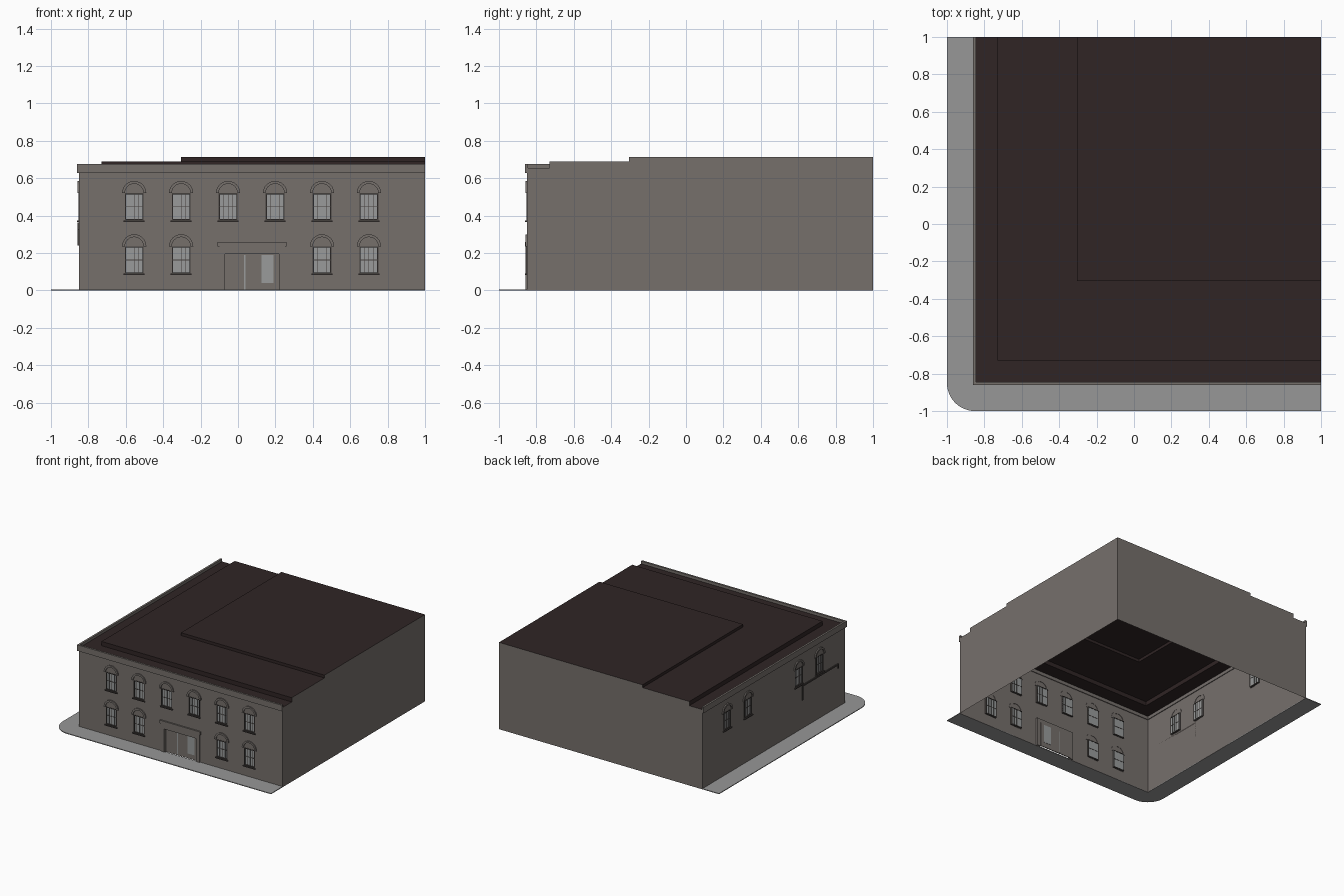
import bpy, bmesh, math
from mathutils import Vector

cube = bpy.data.objects.get("Cube")
if cube:
    bpy.data.objects.remove(cube)


def material(name, r, g, b):
    m = bpy.data.materials.new(name)
    m.use_nodes = True
    m.diffuse_color = (r, g, b, 1)
    bsdf = next(n for n in m.node_tree.nodes if n.type == 'BSDF_PRINCIPLED')
    bsdf.inputs["Base Color"].default_value = (r, g, b, 1)
    return m


STONE = material("stone brown", 0.18, 0.16, 0.148)
ROOF = material("roof dark", 0.029, 0.018, 0.018)
PAVING = material("paving grey", 0.31, 0.31, 0.31)
GLASS = material("glass grey", 0.32, 0.33, 0.33)
TRIM = material("trim dark", 0.06, 0.052, 0.048)

W = -0.85                       # plane of the front and right walls
GUTTER, MID, TOP = 0.655, 0.69, 0.713
WIN_W, WIN_H = 0.1, 0.145


def finish(bm, name, mat, solid=True):
    if solid:
        bmesh.ops.recalc_face_normals(bm, faces=bm.faces)
    mesh = bpy.data.meshes.new(name)
    bm.to_mesh(mesh)
    bm.free()
    mesh.materials.append(mat)
    ob = bpy.data.objects.new(name, mesh)
    bpy.context.collection.objects.link(ob)
    return ob


def on_wall(side, u, d, z):
    """Point at distance u along a wall, d out from it, z up."""
    return Vector((W - d, u, z)) if side else Vector((u, W - d, z))


def poly(bm, pts):
    return bm.faces.new([bm.verts.new(p) for p in pts])


def prism(bm, side, outline, d0, d1):
    """Extrude an outline in the wall plane from depth d0 to d1."""
    face = poly(bm, [on_wall(side, u, d0, z) for u, z in outline])
    ext = bmesh.ops.extrude_face_region(bm, geom=[face])
    verts = [v for v in ext["geom"] if isinstance(v, bmesh.types.BMVert)]
    bmesh.ops.translate(bm, verts=verts,
                        vec=on_wall(side, 0, d1, 0) - on_wall(side, 0, d0, 0))
    # keep the back cap so that the prism is closed
    if not face.is_valid:
        poly(bm, [on_wall(side, u, d0, z) for u, z in outline])


def block(bm, side, u0, u1, z0, z1, d0, d1):
    prism(bm, side, [(u0, z0), (u1, z0), (u1, z1), (u0, z1)], d0, d1)


def wall(name, side, openings):
    """Wall sheet with rectangular openings left out."""
    us = sorted({W, 1} | {u for o in openings for u in o[:2]})
    zs = sorted({0, GUTTER} | {z for o in openings for z in o[2:]})
    bm = bmesh.new()
    for u0, u1 in zip(us, us[1:]):
        for z0, z1 in zip(zs, zs[1:]):
            um, zm = (u0 + u1) / 2, (z0 + z1) / 2
            if any(a < um < b and c < zm < d for a, b, c, d in openings):
                continue
            f = poly(bm, [on_wall(side, u, 0, z) for u, z in
                          ((u0, z0), (u1, z0), (u1, z1), (u0, z1))])
            if side:
                f.normal_flip()
    bmesh.ops.remove_doubles(bm, verts=bm.verts, dist=0.0001)
    finish(bm, name, STONE, False)


# Window positions: (centre along the wall, bottom height)
upper, lower = 0.375, 0.09
front_u = [-0.555 + 0.251 * i for i in range(6)]
front_windows = [(u, upper) for u in front_u]
front_windows += [(u, lower) for i, u in enumerate(front_u) if i not in (2, 3)]
side_windows = [(u, upper) for u in (-0.52, -0.25, 0.41, 0.68)]


def rect(u, z):
    return (u - WIN_W / 2, u + WIN_W / 2, z, z + WIN_H)


# Walls
DOOR = (-0.07, 0.22, 0, 0.2)
wall("front_wall", False, [rect(*w) for w in front_windows] + [DOOR])
wall("right_wall", True, [rect(*w) for w in side_windows])

# Windows: panes, dark frames and bars, sills, arched hoods
for label, side, windows in (("front", False, front_windows),
                             ("right", True, side_windows)):
    glass, frame, hood = bmesh.new(), bmesh.new(), bmesh.new()
    for u, z in windows:
        u0, u1, z0, z1 = rect(u, z)
        block(glass, side, u0, u1, z0, z1, -0.012, -0.008)
        t = 0.006
        for a, b in ((u0, u0 + t), (u1 - t, u1)):
            block(frame, side, a, b, z0, z1, -0.014, 0.002)
        for a, b in ((z0, z0 + t), (z1 - t, z1)):
            block(frame, side, u0, u1, a, b, -0.014, 0.002)
        for k in (-1, 0, 1):
            c = u + k * WIN_W / 4
            block(frame, side, c - 0.001, c + 0.001, z0, z1, -0.014, -0.005)
        zm = (z0 + z1) / 2
        block(frame, side, u0, u1, zm - 0.0015, zm + 0.0015, -0.014, -0.005)
        block(frame, side, u0 - 0.006, u1 + 0.006, z0 - 0.008, z0, 0, 0.01)
        arc = [math.pi * i / 12 for i in range(13)]
        ring = [(u + 0.065 * math.cos(a), z1 + 0.065 * math.sin(a)) for a in arc]
        ring += [(u + 0.05 * math.cos(a), z1 + 0.05 * math.sin(a))
                 for a in reversed(arc)]
        prism(hood, side, ring, -0.003, 0.009)
    finish(glass, label + "_window_glass", GLASS)
    finish(frame, label + "_window_frames", TRIM)
    finish(hood, label + "_window_hoods", STONE)

# Entrance: recessed door panel, surround, header and glass
bm = bmesh.new()
block(bm, False, *DOOR, -0.022, -0.015)
for a, b in ((-0.1, -0.07), (0.22, 0.25)):
    block(bm, False, a, b, 0, 0.235, -0.015, 0.008)
block(bm, False, -0.07, 0.22, 0.195, 0.235, -0.015, 0.008)
block(bm, False, -0.11, 0.26, 0.235, 0.26, 0, 0.012)
finish(bm, "entrance_surround", STONE)
bm = bmesh.new()
block(bm, False, 0.125, 0.19, 0.04, 0.19, -0.024, -0.013)
block(bm, False, 0.033, 0.039, 0.005, 0.19, -0.024, -0.013)
finish(bm, "entrance_glass", GLASS)

# Thin rail with dropped ends on the right-hand street wall
bm = bmesh.new()
block(bm, True, -0.76, -0.29, 0.352, 0.364, 0, 0.008)
block(bm, True, -0.30, -0.29, 0.24, 0.352, 0, 0.008)
block(bm, True, -0.76, -0.75, 0.325, 0.352, 0, 0.008)
finish(bm, "side_rail", TRIM)

# Cornice along both street walls
bm = bmesh.new()
block(bm, False, W - 0.01, 1, 0.628, 0.677, -0.006, 0.01)
block(bm, True, W + 0.006, 1, 0.628, 0.677, -0.006, 0.01)
finish(bm, "cornice", STONE)

# Plain party walls with stepped tops
steps = [(W, 0), (1, 0), (1, TOP), (-0.305, TOP), (-0.305, MID),
         (-0.73, MID), (-0.73, GUTTER), (W, GUTTER)]
bm = bmesh.new()
poly(bm, [(1, u, z) for u, z in steps])
poly(bm, [(u, 1, z) for u, z in reversed(steps)])
finish(bm, "party_walls", STONE, False)

# Stepped roof: flat terraces joined by low risers
bm = bmesh.new()
levels = [(W, GUTTER), (-0.73, MID), (-0.305, TOP)]
for i, (a, z) in enumerate(levels):
    if i + 1 < len(levels):
        b = levels[i + 1][0]
        poly(bm, [(a, a, z), (1, a, z), (1, b, z), (b, b, z)])
        poly(bm, [(a, a, z), (b, b, z), (b, 1, z), (a, 1, z)])
    else:
        poly(bm, [(a, a, z), (1, a, z), (1, 1, z), (a, 1, z)])
    if i:
        low = levels[i - 1][1]
        poly(bm, [(a, a, low), (1, a, low), (1, a, z), (a, a, z)])
        poly(bm, [(a, 1, low), (a, a, low), (a, a, z), (a, 1, z)])
finish(bm, "roof", ROOF, False)

# Pavement with a rounded street corner
bm = bmesh.new()
outline = [(1, W), (W, W), (W, 1), (-1, 1)]
for i in range(13):
    t = math.pi + math.pi / 2 * i / 12
    outline.append((W + 0.15 * math.cos(t), W + 0.15 * math.sin(t)))
outline.append((1, -1))
face = poly(bm, [(x, y, 0) for x, y in outline])
ext = bmesh.ops.extrude_face_region(bm, geom=[face], use_keep_orig=True)
bmesh.ops.translate(bm, vec=(0, 0, 0.006), verts=[
    v for v in ext["geom"] if isinstance(v, bmesh.types.BMVert)])
finish(bm, "pavement", PAVING)
